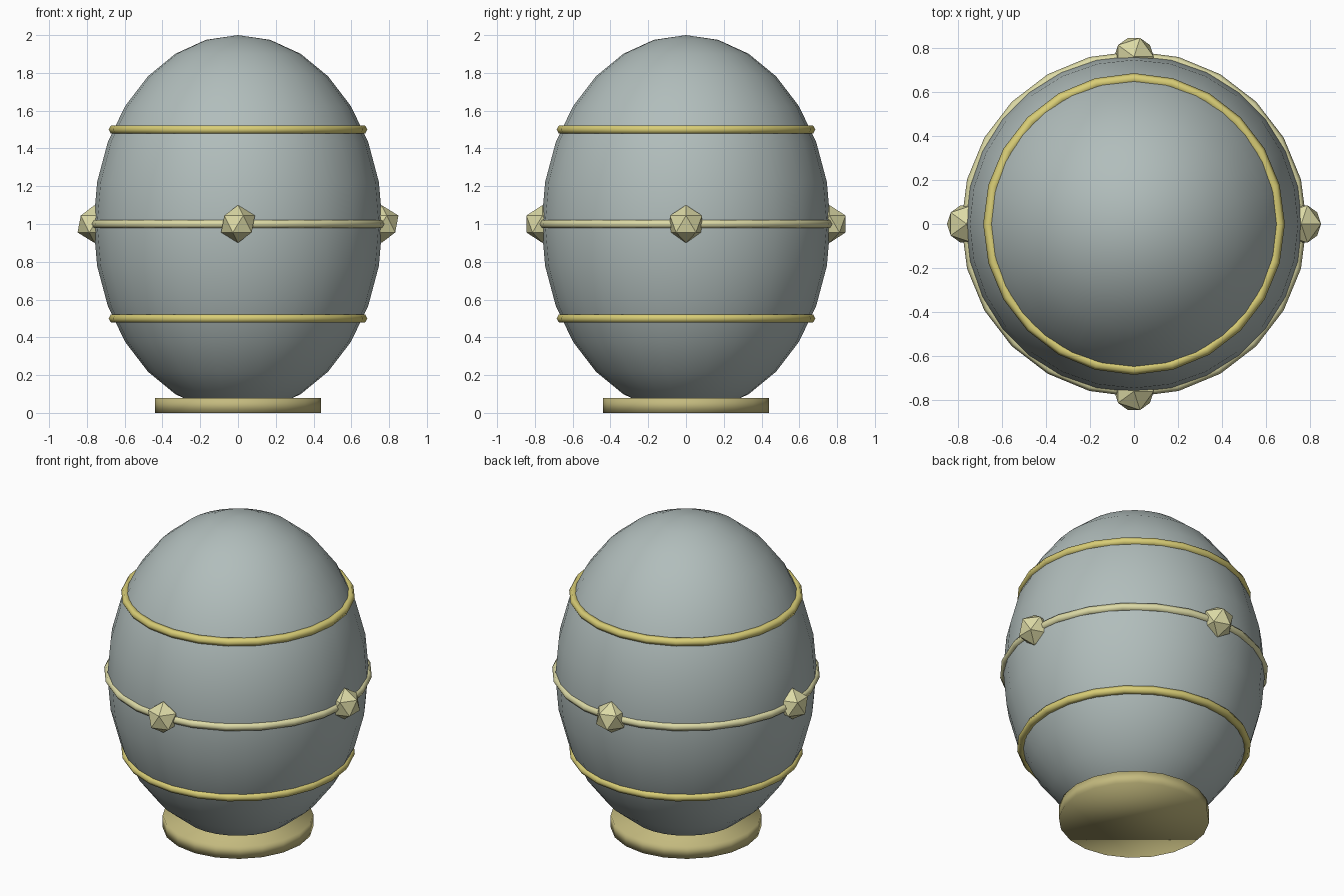
import bpy
import math

old = bpy.data.objects.get("Cube")
if old:
    bpy.data.objects.remove(old, do_unlink=True)


def material(name, rgb):
    mat = bpy.data.materials.new(name)
    mat.use_nodes = True
    colour = (*rgb, 1.0)
    mat.diffuse_color = colour
    mat.node_tree.nodes["Principled BSDF"].inputs["Base Color"].default_value = colour
    return mat


def finish(name, mat, smooth=True):
    """Name the active object, colour it and set its shading."""
    obj = bpy.context.object
    obj.name = obj.data.name = name
    obj.data.materials.append(mat)
    if smooth:
        bpy.ops.object.shade_smooth()
    return obj


grey = material("grey enamel", (0.44, 0.51, 0.50))
gold = material("gold", (0.69, 0.61, 0.18))
pale_gold = material("pale gold", (0.72, 0.70, 0.38))
dull_gold = material("dull gold", (0.55, 0.49, 0.21))

# Egg body
bpy.ops.mesh.primitive_uv_sphere_add(segments=28, ring_count=14, radius=1, location=(0, 0, 1))
egg = finish("egg_body", grey)
egg.scale = (0.765, 0.765, 1)

# Round foot
bpy.ops.mesh.primitive_cylinder_add(vertices=20, radius=0.44, depth=0.08, location=(0, 0, 0.04))
finish("base", dull_gold)

# Bands around the egg
for name, z, radius, mat in (("lower_band", 0.5, 0.66, gold),
                             ("middle_band", 1.0, 0.76, pale_gold),
                             ("upper_band", 1.5, 0.66, gold)):
    bpy.ops.mesh.primitive_torus_add(major_segments=24, minor_segments=6,
                                     major_radius=radius, minor_radius=0.025,
                                     location=(0, 0, z))
    finish(name, mat)

# Faceted gems on the middle band
for i, side in enumerate(("left", "back", "right", "front")):
    a = i * math.pi / 2
    bpy.ops.mesh.primitive_ico_sphere_add(subdivisions=1, radius=0.1,
                                          location=(0.76 * math.cos(a), 0.76 * math.sin(a), 1))
    finish(side + "_gem", pale_gold, smooth=False)
